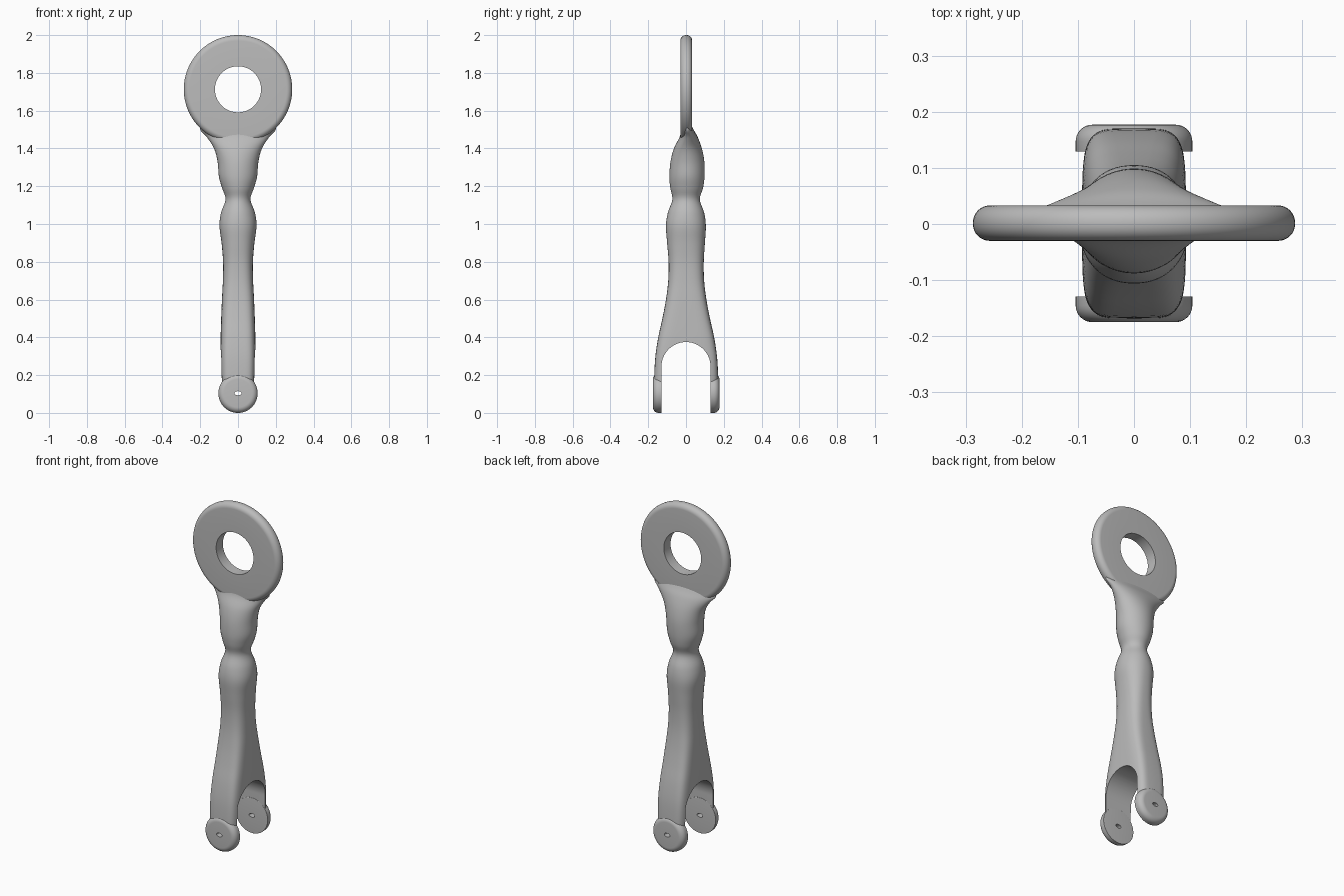
import bpy, bmesh, math

if "Cube" in bpy.data.objects:
    bpy.data.objects.remove(bpy.data.objects["Cube"])

grey = bpy.data.materials.new("plain_grey")
grey.use_nodes = True
colour = (0.5, 0.5, 0.5, 1)
grey.diffuse_color = colour
grey.node_tree.nodes["Principled BSDF"].inputs["Base Color"].default_value = colour


def make(name, bm):
    bmesh.ops.recalc_face_normals(bm, faces=bm.faces)
    mesh = bpy.data.meshes.new(name)
    bm.to_mesh(mesh)
    bm.free()
    mesh.materials.append(grey)
    obj = bpy.data.objects.new(name, mesh)
    bpy.context.collection.objects.link(obj)
    return obj


def smooth(obj):
    bpy.ops.object.select_all(action='DESELECT')
    obj.select_set(True)
    bpy.context.view_layer.objects.active = obj
    bpy.ops.object.shade_smooth_by_angle(angle=math.radians(40))


def bridge(bm, a, b):
    for i in range(len(a)):
        j = (i + 1) % len(a)
        bm.faces.new((a[i], a[j], b[j], b[i]))


def washer(name, centre_z, radius, bore, y0, y1, fillet0, fillet1, squash=1, steps=96):
    """Disc about the y axis with rounded outer edges and a bore."""
    profile = [(bore, y0)]
    for k in range(9):
        a = math.pi / 2 * k / 8
        profile.append((radius - fillet0 * (1 - math.sin(a)), y0 + fillet0 * (1 - math.cos(a))))
    for k in range(9):
        a = math.pi / 2 * k / 8
        profile.append((radius - fillet1 * (1 - math.cos(a)), y1 - fillet1 * (1 - math.sin(a))))
    profile.append((bore, y1))
    bm = bmesh.new()
    loops = []
    for r, y in profile:
        sz = squash if r == bore else 1
        loops.append([bm.verts.new((r * math.cos(t), y, centre_z + sz * r * math.sin(t)))
                      for t in (math.tau * i / steps for i in range(steps))])
    for k, loop in enumerate(loops):
        bridge(bm, loop, loops[(k + 1) % len(loops)])
    bmesh.ops.remove_doubles(bm, verts=bm.verts, dist=1e-5)
    obj = make(name, bm)
    smooth(obj)
    return obj


# Large ring at the top
washer("top_ring", 1.713, 0.287, 0.122, -0.03, 0.033, 0.03, 0.03)

# Round fork ends with pin holes
washer("front_fork_end", 0.104, 0.104, 0.018, -0.175, -0.129, 0.03, 0.001, 0.6)
washer("back_fork_end", 0.104, 0.104, 0.018, 0.129, 0.177, 0.001, 0.03, 0.6)

# Handle sections: height, half width, front y, back y, squareness
SECTIONS = [
    (0.13, 0.088, -0.168, 0.17, 5),
    (0.2, 0.092, -0.168, 0.17, 5),
    (0.3, 0.093, -0.162, 0.164, 5),
    (0.4, 0.092, -0.147, 0.149, 4.5),
    (0.5, 0.089, -0.125, 0.127, 4),
    (0.6, 0.085, -0.106, 0.108, 3.5),
    (0.7, 0.08, -0.094, 0.096, 3),
    (0.8, 0.079, -0.092, 0.094, 2.7),
    (0.9, 0.087, -0.1, 0.1, 2.4),
    (0.99, 0.098, -0.106, 0.105, 2.2),
    (1.06, 0.09, -0.096, 0.096, 2),
    (1.13, 0.066, -0.072, 0.073, 2),
    (1.19, 0.084, -0.083, 0.09, 2),
    (1.25, 0.101, -0.088, 0.098, 2),
    (1.33, 0.108, -0.082, 0.097, 2),
    (1.4, 0.127, -0.064, 0.084, 2),
    (1.46, 0.165, -0.034, 0.062, 2),
    (1.5, 0.2, -0.025, 0.04, 2),
    (1.54, 0.19, -0.015, 0.02, 2),
]


def catmull(p, q, r, s, t):
    return 0.5 * (2 * q + (r - p) * t + (2 * p - 5 * q + 4 * r - s) * t ** 2
                  + (3 * q - p - 3 * r + s) * t ** 3)


def section_loop(bm, z, half, front, back, power, steps=64):
    mid, depth = (front + back) / 2, (back - front) / 2
    loop = []
    for i in range(steps):
        c, s = math.cos(math.tau * i / steps), math.sin(math.tau * i / steps)
        x = math.copysign(abs(c) ** (2 / power), c) * half
        y = math.copysign(abs(s) ** (2 / power), s) * depth + mid
        loop.append(bm.verts.new((x, y, z)))
    return loop


bm = bmesh.new()
loops = []
last = len(SECTIONS) - 1
for k in range(last):
    keys = [SECTIONS[min(max(k + d, 0), last)] for d in (-1, 0, 1, 2)]
    for t in range(5):
        loops.append(section_loop(bm, *[catmull(*v, t / 5) for v in zip(*keys)]))
loops.append(section_loop(bm, *SECTIONS[last]))
for a, b in zip(loops, loops[1:]):
    bridge(bm, a, b)
bm.faces.new(loops[0])
bm.faces.new(loops[-1])
handle = make("handle", bm)

# Arched slot that opens the fork
bm = bmesh.new()
outline = [(-0.13, 0), (0.13, 0)]
outline += [(0.13 * math.cos(math.pi * i / 40), 0.245 + 0.13 * math.sin(math.pi * i / 40))
            for i in range(41)]
sides = [[bm.verts.new((x, y, z)) for y, z in outline] for x in (-0.3, 0.3)]
bridge(bm, *sides)
for side in sides:
    bm.faces.new(side)
slot = make("fork_slot_cutter", bm)
slot.hide_render = True

cut = handle.modifiers.new("fork_slot", 'BOOLEAN')
cut.object = slot
cut.operation = 'DIFFERENCE'
cut.solver = 'EXACT'
bpy.context.view_layer.objects.active = handle
bpy.ops.object.modifier_apply(modifier=cut.name)
bpy.data.objects.remove(slot)
smooth(handle)
